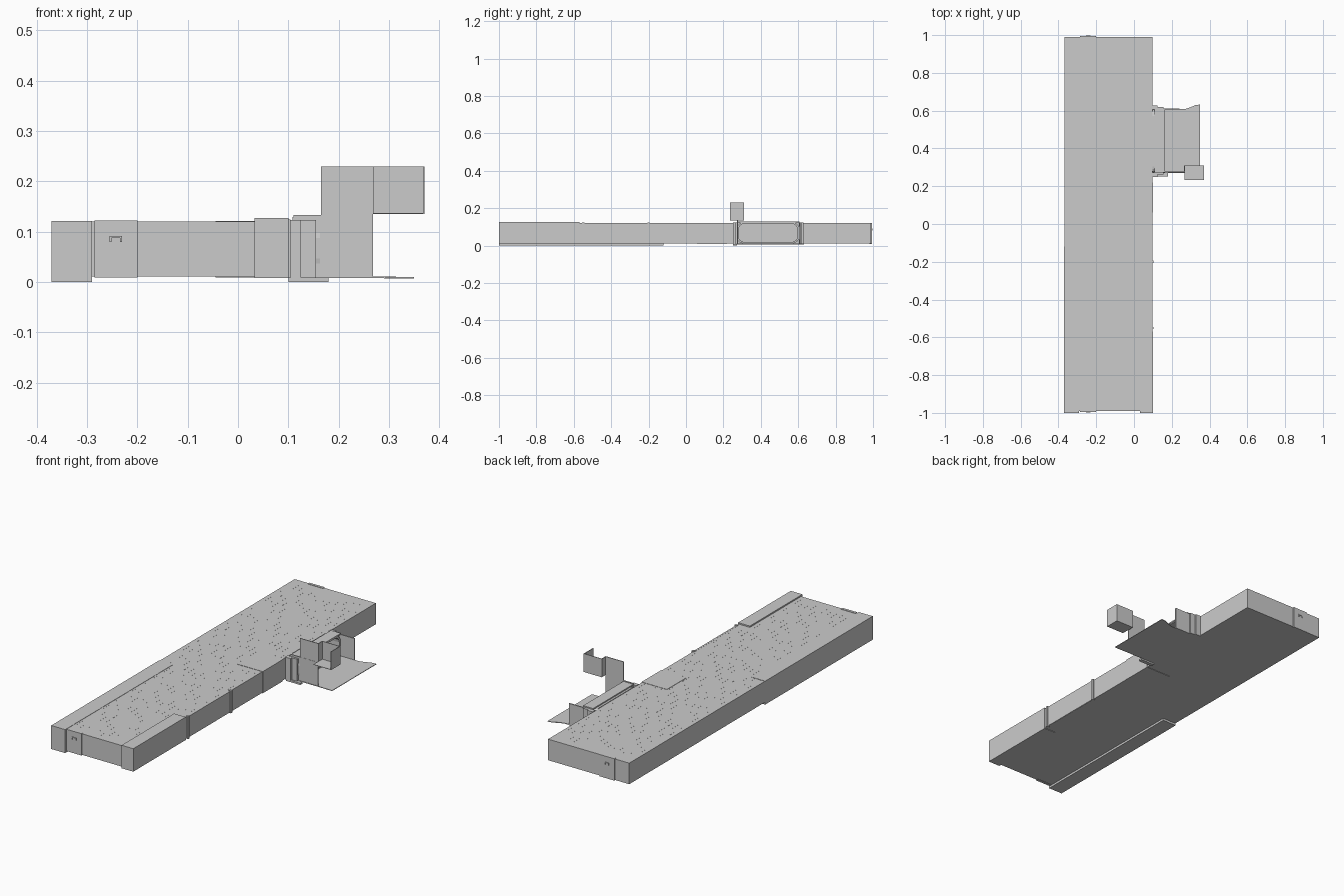
import bpy, bmesh, math, random

if "Cube" in bpy.data.objects:
    bpy.data.objects.remove(bpy.data.objects["Cube"])

random.seed(4)


def mesh_object(name, bm):
    bmesh.ops.recalc_face_normals(bm, faces=bm.faces)
    me = bpy.data.meshes.new(name)
    bm.to_mesh(me)
    bm.free()
    ob = bpy.data.objects.new(name, me)
    bpy.context.collection.objects.link(ob)
    return ob


def add_box(bm, x0, x1, y0, y1, z0, z1):
    vs = bmesh.ops.create_cube(bm, size=1)['verts']
    for v in vs:
        v.co.x = x1 if v.co.x > 0 else x0
        v.co.y = y1 if v.co.y > 0 else y0
        v.co.z = z1 if v.co.z > 0 else z0


def boxes(name, *specs):
    bm = bmesh.new()
    for s in specs:
        add_box(bm, *s)
    return mesh_object(name, bm)


def rounded_loop(y0, y1, z0, z1, r, n=4):
    pts = []
    for i, (cy, cz) in enumerate([(y1 - r, z1 - r), (y0 + r, z1 - r),
                                  (y0 + r, z0 + r), (y1 - r, z0 + r)]):
        for k in range(n + 1):
            a = math.pi / 2 * (i + k / n)
            pts.append((cy + r * math.cos(a), cz + r * math.sin(a)))
    return pts


# Long hull
boxes("main_body", (-0.368, 0.097, -0.99, 0.99, 0.011, 0.12))

# Raised corner casings at the front end
boxes("left_casing", (-0.37, -0.29, -1.0, -0.12, 0.0, 0.1215))
boxes("right_casing", (0.033, 0.1, -1.0, -0.57, 0.008, 0.127))

# Side window panel between two upright posts
boxes("side_panel", (0.09, 0.099, -0.55, -0.2, 0.012, 0.1205))
boxes("side_posts", *[(0.09, 0.104, y - 0.006, y + 0.006, 0.008, 0.124)
                      for y in (-0.55, -0.2)])

# Thin plates wrapping the side next to the doorway
boxes("side_wrap_plate", (-0.045, 0.1, 0.06, 0.22, 0.009, 0.1215))

# Narrow panels on the front and back ends, with small handles
for name, s in (("front", -1), ("back", 1)):
    ys = sorted((s * 0.98, s * 0.994))
    yh = sorted((s * 0.99, s * 0.998))
    boxes(name + "_end_panel", (-0.285, -0.2, *ys, 0.009, 0.122))
    boxes(name + "_end_handle", (-0.255, -0.23, *yh, 0.088, 0.092),
          (-0.255, -0.251, *yh, 0.08, 0.09), (-0.234, -0.23, *yh, 0.08, 0.09))

# Broken seams along the roof
seams = bmesh.new()
for i in range(14):
    x = -0.345 + i * 0.0325
    y = -0.96 + random.random() * 0.05
    while y < 0.93:
        length = random.uniform(0.025, 0.06)
        add_box(seams, x - 0.0006, x + 0.0006, y, y + length, 0.1195, 0.1204)
        y += length + random.uniform(0.03, 0.09)
mesh_object("roof_seams", seams)

# Doorway pylons either side of the opening
boxes("doorway_pylons",
      (0.095, 0.125, 0.25, 0.272, 0.008, 0.123), (0.125, 0.155, 0.262, 0.275, 0.008, 0.123),
      (0.095, 0.125, 0.605, 0.627, 0.008, 0.123), (0.125, 0.155, 0.603, 0.62, 0.008, 0.123),
      (0.1, 0.18, 0.252, 0.272, 0.0, 0.009))
boxes("doorway_header", (0.108, 0.165, 0.272, 0.606, 0.122, 0.129))

# Rounded doorway frame projecting from the hull
bm = bmesh.new()
outer = rounded_loop(0.27, 0.606, 0.012, 0.123, 0.035)
inner = rounded_loop(0.28, 0.596, 0.019, 0.117, 0.032)
rings = [[bm.verts.new((x, y, z)) for y, z in loop]
         for x, loop in ((0.097, outer), (0.163, outer), (0.163, inner), (0.097, inner))]
for a, b in zip(rings, rings[1:] + rings[:1]):
    for k in range(len(a)):
        j = (k + 1) % len(a)
        bm.faces.new((a[k], a[j], b[j], b[k]))
mesh_object("doorway_frame", bm)

# Flared landing floor
bm = bmesh.new()
floor = [(0.097, 0.27), (0.27, 0.27), (0.35, 0.27), (0.35, 0.632),
         (0.325, 0.63), (0.3, 0.618), (0.27, 0.608), (0.097, 0.608)]
bottom = bm.faces.new([bm.verts.new((x, y, 0.007 if x > 0.3 else 0.008)) for x, y in floor])
top = bmesh.ops.extrude_face_region(bm, geom=[bottom])['geom']
for v in top:
    if isinstance(v, bmesh.types.BMVert):
        v.co.z += 0.003
mesh_object("landing_floor", bm)

# Walls beside the landing
boxes("landing_back_wall", (0.11, 0.242, 0.606, 0.612, 0.008, 0.122))
boxes("landing_front_wall", (0.11, 0.268, 0.272, 0.277, 0.008, 0.133))

# Raised screen and open angled hood above the landing
boxes("upper_screen", (0.165, 0.268, 0.273, 0.277, 0.133, 0.23))
boxes("hood", (0.268, 0.37, 0.306, 0.309, 0.135, 0.23),
      (0.367, 0.37, 0.234, 0.309, 0.135, 0.23),
      (0.268, 0.37, 0.234, 0.309, 0.135, 0.137),
      (0.266, 0.269, 0.273, 0.309, 0.135, 0.23))
